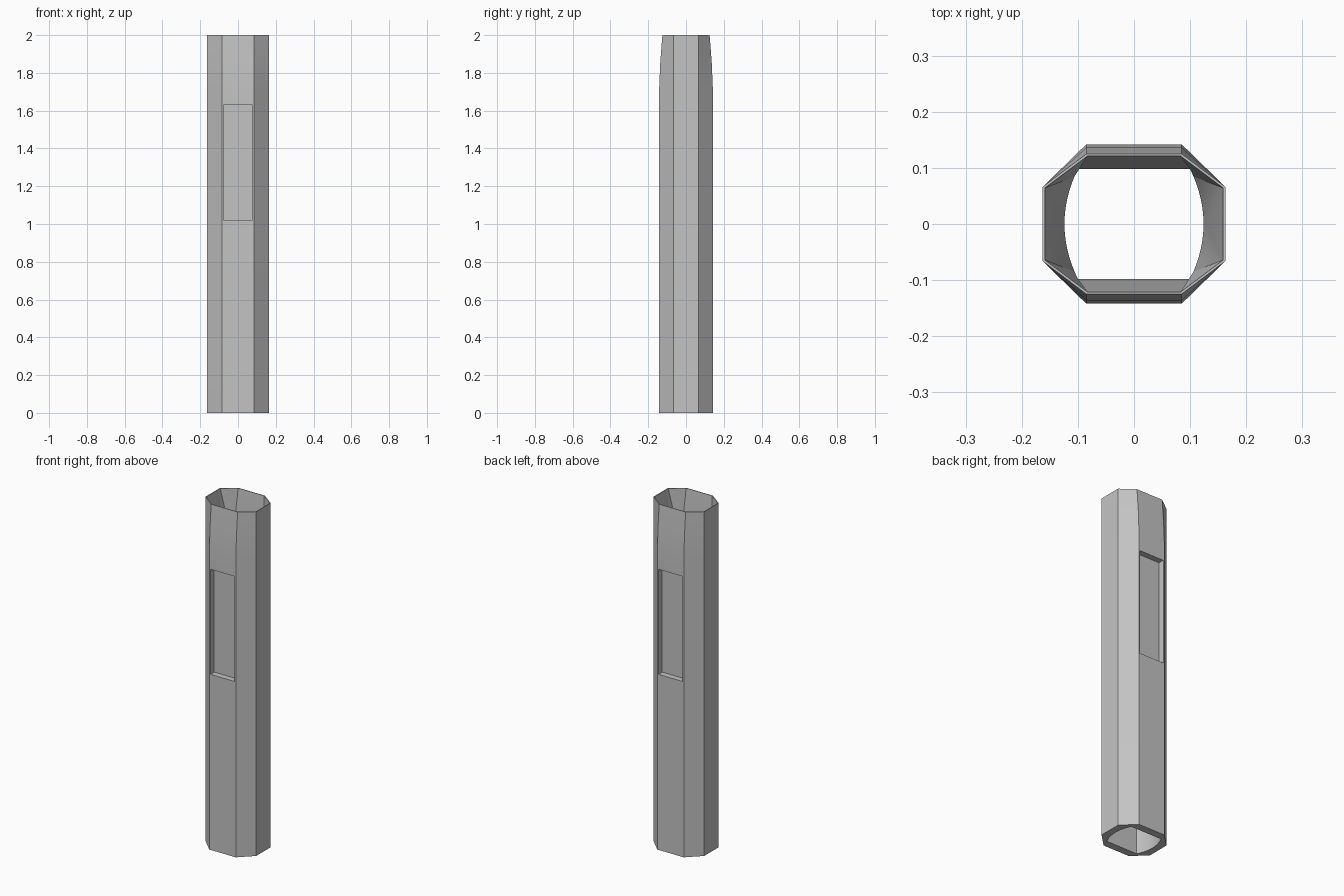
import bpy
import bmesh
import math

default = bpy.data.objects.get("Cube")
if default:
    bpy.data.objects.remove(default, do_unlink=True)

grey = bpy.data.materials.new("plain grey")
grey.use_nodes = True
colour = (0.55, 0.55, 0.55, 1)
grey.diffuse_color = colour
grey.node_tree.nodes["Principled BSDF"].inputs["Base Color"].default_value = colour

ARC_STEPS = 15
bm = bmesh.new()


def ring(points, z):
    return [bm.verts.new((x, y, z)) for x, y in points]


def octagon(flat_x, flat_y, side_x, side_y):
    # Counter-clockwise, starting at the front end of the +x side
    half = [(side_x, -side_y), (side_x, side_y), (flat_x, flat_y), (-flat_x, flat_y)]
    return half + [(-x, -y) for x, y in half]


def bridge(a, b, owner=None):
    # Join ring b to ring a; owner gives the vertex of a that each vertex of b meets
    owner = owner or list(range(len(b)))
    for i in range(len(b)):
        j = (i + 1) % len(b)
        p, q = a[owner[i]], a[owner[j]]
        corners = [p, q, b[j], b[i]] if p != q else [p, b[j], b[i]]
        bm.faces.new(corners)


# Bore outline: two flats and two bulging sides, each point tied to an octagon corner
bore, owner = [], []
for side in (1, -1):
    base = 0 if side == 1 else 4
    for i in range(ARC_STEPS + 1):
        t = 2 * i / ARC_STEPS - 1
        bore.append((side * (0.1 + 0.024 * (1 - t * t)), side * 0.098 * t))
        if i == 0:
            owner.append((base - 1) % 8)
        elif i == ARC_STEPS:
            owner.append(base + 2)
        else:
            owner.append(base + (t > 0))

# Outer skin, with the front and back leaning in near the top
profile = [(0, 0.142), (1.72, 0.142), (1.86, 0.136), (2, 0.125)]
outer = [ring(octagon(0.085, y, 0.163, 0.066), z) for z, y in profile]
for low, high in zip(outer, outer[1:]):
    bridge(low, high)

# Thin rim, flared mouth, bore and thick bottom
mouth = ring(octagon(0.083, 0.121, 0.159, 0.064), 2)
throat = ring(bore, 1.74)
foot = ring(bore, 0)
bridge(outer[-1], mouth)
bridge(mouth, throat, owner)
bridge(throat, foot)
bridge(outer[0], foot, owner)
bmesh.ops.recalc_face_normals(bm, faces=bm.faces)

mesh = bpy.data.meshes.new("tube_body")
bm.to_mesh(mesh)
bm.free()
mesh.materials.append(grey)
body = bpy.data.objects.new("tube_body", mesh)
bpy.context.collection.objects.link(body)

# Shallow rectangular recesses in the front and back
for side in (-1, 1):
    bpy.ops.mesh.primitive_cube_add(size=1, location=(0, side * 0.158, 1.325))
    cutter = bpy.context.object
    cutter.name = "recess_cutter"
    cutter.scale = (0.155, 0.1, 0.61)
    cutter.hide_render = True
    cutter.data.materials.append(grey)
    cut = body.modifiers.new("recess", "BOOLEAN")
    cut.operation = "DIFFERENCE"
    cut.solver = "EXACT"
    cut.object = cutter
    bpy.ops.object.select_all(action="DESELECT")
    body.select_set(True)
    bpy.context.view_layer.objects.active = body
    bpy.ops.object.modifier_apply(modifier=cut.name)
    bpy.data.objects.remove(cutter, do_unlink=True)

bpy.ops.object.shade_smooth_by_angle(angle=math.radians(25))
